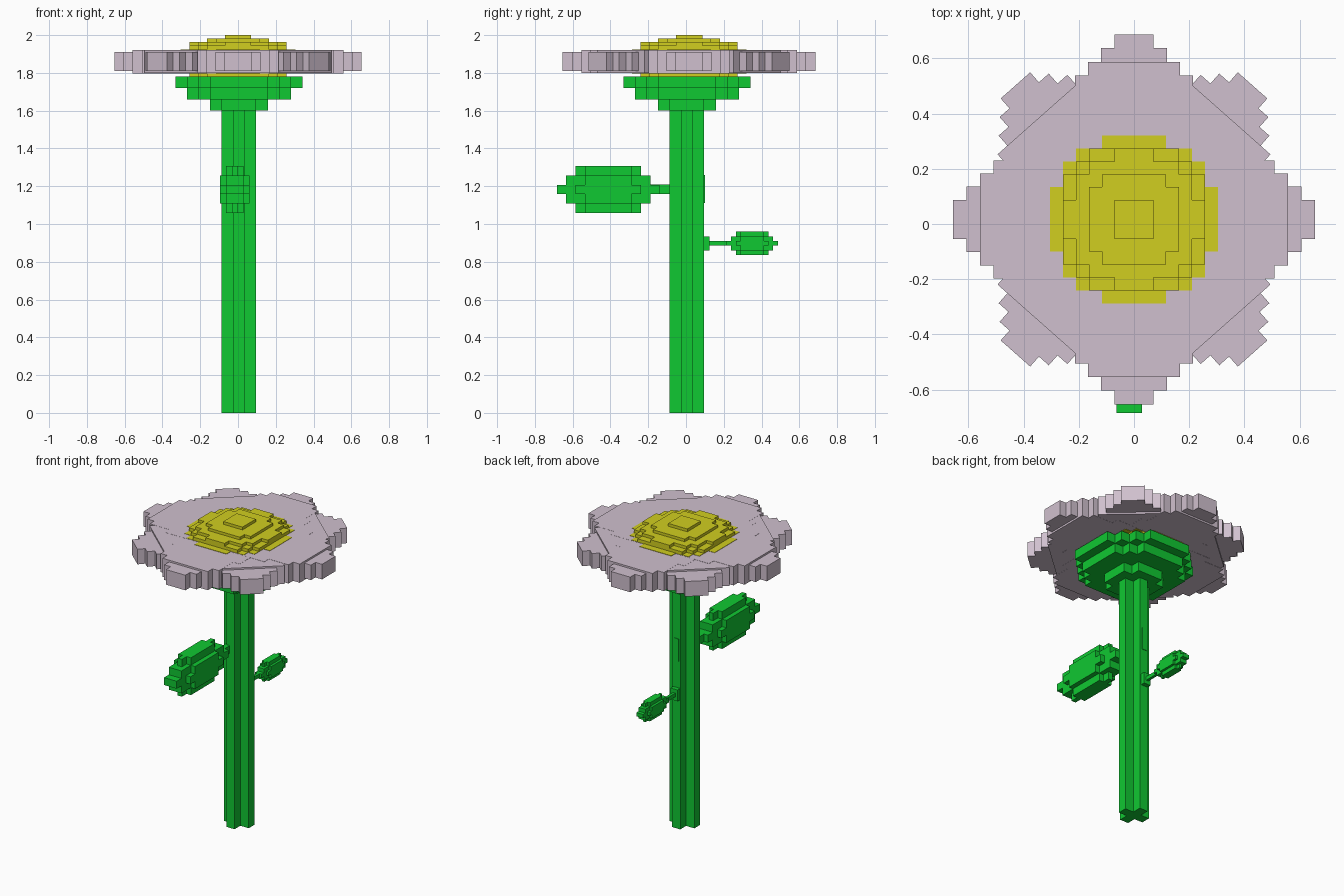
import bpy, bmesh, math
from mathutils import Matrix, Vector

cube = bpy.data.objects.get("Cube")
if cube:
    bpy.data.objects.remove(cube, do_unlink=True)


def material(name, color):
    m = bpy.data.materials.new(name)
    m.use_nodes = True
    m.diffuse_color = (*color, 1)
    m.node_tree.nodes["Principled BSDF"].inputs["Base Color"].default_value = (*color, 1)
    return m


GREEN = material("leaf green", (0.005, 0.58, 0.032))
YELLOW = material("pollen yellow", (0.64, 0.62, 0.014))
PETAL = material("pale mauve", (0.63, 0.53, 0.62))


def stepped_ellipse(a, b, cell_x, cell_y, limit=99):
    """Blocky ellipse outline; a and b are radii counted in cells."""
    n = min(int(a), limit)
    upper = []
    for i in range(-n, n + 1):
        h = int(b * math.sqrt(1 - (i / a) ** 2)) + 0.5
        if upper and upper[-1][1] == h:
            upper.pop()
        else:
            upper.append((i - 0.5, h))
        upper.append((i + 0.5, h))
    outline = upper + [(x, -y) for x, y in reversed(upper)]
    return [(x * cell_x, y * cell_y) for x, y in outline]


def add_slab(bm, outline, z0, z1, matrix=Matrix()):
    """Extrude an outline between two heights, then place it."""
    low = [bm.verts.new(matrix @ Vector((x, y, z0))) for x, y in outline]
    high = [bm.verts.new(matrix @ Vector((x, y, z1))) for x, y in outline]
    bm.faces.new(low)
    bm.faces.new(high)
    for i in range(len(low)):
        j = (i + 1) % len(low)
        bm.faces.new((low[i], low[j], high[j], high[i]))


def add_box(bm, x0, x1, y0, y1, z0, z1):
    add_slab(bm, [(x0, y0), (x1, y0), (x1, y1), (x0, y1)], z0, z1)


def finish(bm, name, mat):
    bmesh.ops.recalc_face_normals(bm, faces=bm.faces)
    mesh = bpy.data.meshes.new(name)
    bm.to_mesh(mesh)
    bm.free()
    mesh.materials.append(mat)
    ob = bpy.data.objects.new(name, mesh)
    bpy.context.collection.objects.link(ob)
    return ob


# Stem: plus-shaped column
CELL = 0.061
axis = Matrix.Translation((0.005, 0.005, 0))
bm = bmesh.new()
add_slab(bm, stepped_ellipse(1.2, 1.2, CELL, CELL), 0, 1.62, axis)
finish(bm, "stem", GREEN)

# Cup under the bloom: three widening tiers
bm = bmesh.new()
for tier, r2 in enumerate((5.5, 20.5, 29.5)):
    r = math.sqrt(r2)
    z = 1.6 + 0.06 * tier
    add_slab(bm, stepped_ellipse(r, r, CELL, CELL), z, z + 0.06, axis)
finish(bm, "flower_cup", GREEN)

# Petals: four long blocky ellipses, thicker towards the middle
MID = 1.86
for n, (angle, cell, inner) in enumerate(
        ((0, 0.0485, 11), (90, 0.0496, 11), (48.5, 0.048, 10), (-48.5, 0.048, 10))):
    place = Matrix.Translation((0, 0.0165, MID)) @ Matrix.Rotation(math.radians(angle), 4, "Z")
    thick = 0.062 - 0.0004 * n
    bm = bmesh.new()
    add_slab(bm, stepped_ellipse(13.6, 5.95, cell, 0.0475), -0.05, 0.05, place)
    add_slab(bm, stepped_ellipse(13.6, 5.95, cell, 0.0475, inner), -thick, thick, place)
    finish(bm, f"petal_pair_{n + 1}", PETAL)

# Flower centre: nested discs forming a flattened ball
bm = bmesh.new()
place = Matrix.Translation((0, 0.0165, MID))
for r2, half in ((42.5, 0.064), (34.5, 0.084), (27.5, 0.103), (13.5, 0.121), (2.5, 0.14)):
    r = math.sqrt(r2)
    add_slab(bm, stepped_ellipse(r, r, 0.0467, 0.0467), -half, half, place)
finish(bm, "flower_centre", YELLOW)


# Leaves: nested upright slabs forming a blocky ellipsoid
def add_leaf(bm, x, y, z, cell, thickness):
    # local x runs along y, local y runs up, local z runs sideways
    turn = Matrix(((0, 0, 1, x), (1, 0, 0, y), (0, 1, 0, z), (0, 0, 0, 1)))
    for layer in range(3):
        f = math.sqrt(1 - (layer / 2.7) ** 2)
        half = (layer + 0.5) * thickness
        add_slab(bm, stepped_ellipse(5.4 * f, 2.45 * f, cell, cell), -half, half, turn)


bm = bmesh.new()
add_leaf(bm, -0.017, -0.412, 1.183, 0.0495, 0.031)
add_box(bm, -0.035, 0, -0.2, 0, 1.158, 1.208)
add_box(bm, -0.015, 0.017, 0.07, 0.1, 1.11, 1.26)
finish(bm, "large_leaf", GREEN)

bm = bmesh.new()
add_leaf(bm, 0, 0.35, 0.898, 0.0247, 0.016)
add_box(bm, -0.009, 0.009, 0.08, 0.25, 0.885, 0.91)
add_box(bm, -0.025, 0.025, 0.08, 0.125, 0.86, 0.935)
finish(bm, "small_leaf", GREEN)
